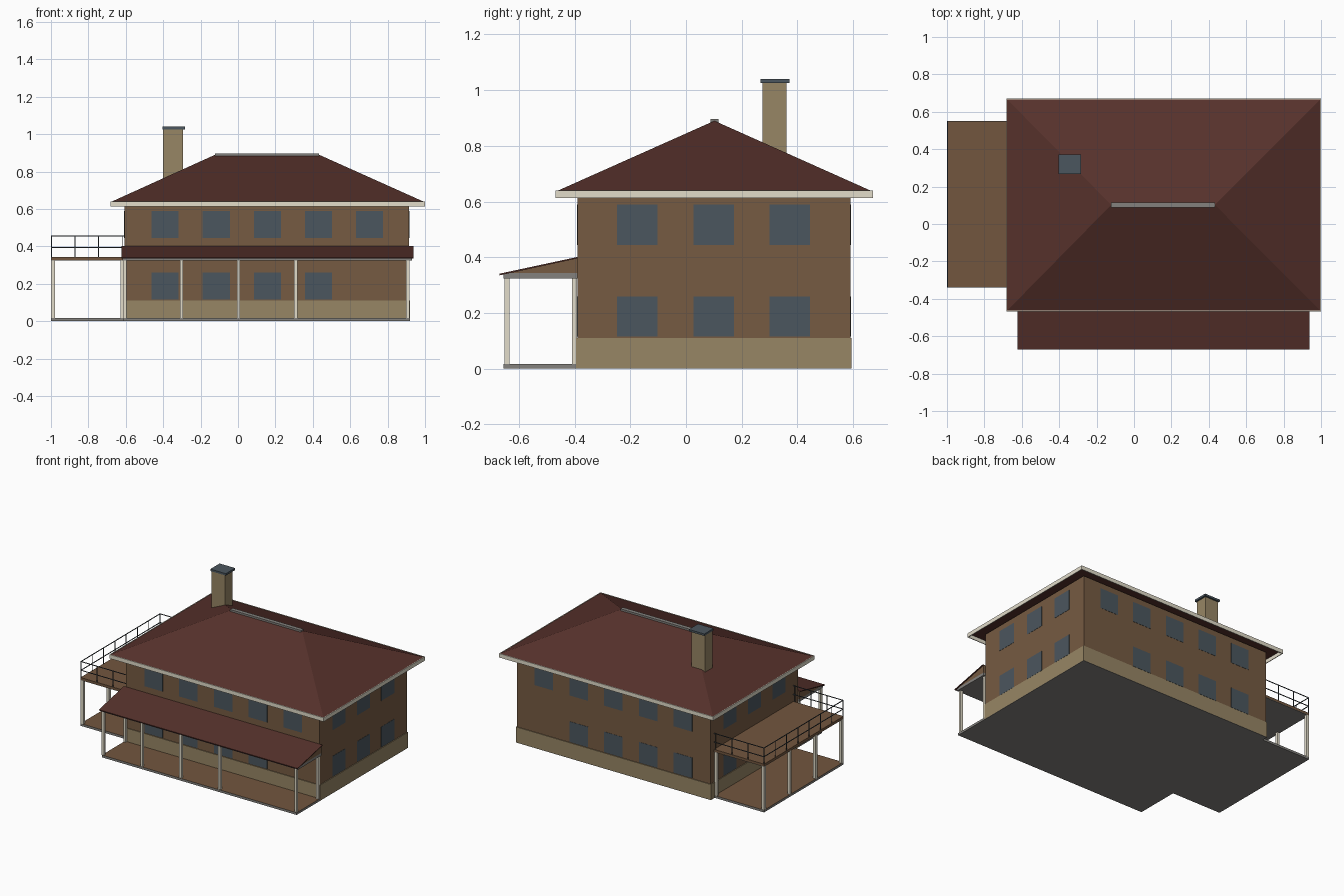
import bpy
import bmesh
from mathutils import Vector

cube = bpy.data.objects.get("Cube")
if cube:
    bpy.data.objects.remove(cube, do_unlink=True)


def material(name, hexcode):
    """Flat material from an sRGB hex code, converted to linear."""
    channels = [int(hexcode[i:i + 2], 16) / 255 for i in (0, 2, 4)]
    rgba = [((c + 0.055) / 1.055) ** 2.4 for c in channels] + [1.0]
    mat = bpy.data.materials.new(name)
    mat.use_nodes = True
    mat.diffuse_color = rgba
    mat.node_tree.nodes["Principled BSDF"].inputs["Base Color"].default_value = rgba
    return mat


ROOF = material("roof red brown", "56312B")
WALL = material("wall brown", "765B42")
STONE = material("base tan", "978665")
GLASS = material("slate blue", "4B565E")
CREAM = material("cream trim", "E2DCCA")
GREY = material("concrete grey", "83817D")
METAL = material("railing dark grey", "3F474D")
WOOD = material("floor wood", "72563E")


def finish(name, bm, side, top=None):
    """Make an object; faces that look up may have their own colour."""
    bmesh.ops.recalc_face_normals(bm, faces=bm.faces)
    for f in bm.faces:
        f.material_index = 1 if f.normal.z > 0.5 else 0
    mesh = bpy.data.meshes.new(name)
    bm.to_mesh(mesh)
    bm.free()
    for mat in (side, top or side):
        mesh.materials.append(mat)
    obj = bpy.data.objects.new(name, mesh)
    bpy.context.collection.objects.link(obj)
    return obj


def add_box(bm, x0, x1, y0, y1, z0, z1):
    lo, hi = Vector((x0, y0, z0)), Vector((x1, y1, z1))
    for v in bmesh.ops.create_cube(bm, size=1)["verts"]:
        v.co = (lo + hi) / 2 + v.co * (hi - lo)


def boxes(name, specs, side, top=None):
    bm = bmesh.new()
    for spec in specs:
        add_box(bm, *spec)
    return finish(name, bm, side, top)


def extrude_x(name, profile, x0, x1, mat):
    """Sweep a y-z profile along x."""
    bm = bmesh.new()
    face = bm.faces.new([bm.verts.new((x0, y, z)) for y, z in profile])
    new = bmesh.ops.extrude_face_region(bm, geom=[face], use_keep_orig=True)["geom"]
    for v in new:
        if isinstance(v, bmesh.types.BMVert):
            v.co.x = x1
    return finish(name, bm, mat)


def posts(name, spots, size, z0, z1, mat):
    h = size / 2
    return boxes(name, [(x - h, x + h, y - h, y + h, z0, z1) for x, y in spots], mat)


# House body, standing on one concrete foundation
X0, X1, Y0, Y1 = -0.607, 0.915, -0.39, 0.59
B = 0.005
boxes("house_walls", [(X0, X1, Y0, Y1, 0.1, 0.63)], WALL)
boxes("stone_base", [(X0 - B, X1 + B, Y0 - B, Y1 + B, 0.002, 0.111)], STONE)
boxes("foundation", [(X0 - B, X1 + B, Y0 - B, Y1 + B, 0, 0.002)], GREY)

# Windows: thin plates on all four walls, one lower bay left blank front and back
W, T = 0.0725, 0.0015
front_x = [-0.39 + 0.2735 * i for i in range(5)]
side_y = [-0.175, 0.099, 0.373]
panes = {"front": [], "back": [], "left": [], "right": []}
for z in (0.115, 0.445):
    for x in front_x[:4] if z < 0.2 else front_x:
        panes["front"].append((x - W, x + W, Y0 - T, Y0 + T, z, z + 2 * W))
        panes["back"].append((x - W, x + W, Y1 - T, Y1 + T, z, z + 2 * W))
    for y in side_y:
        panes["left"].append((X1 - T, X1 + T, y - W, y + W, z, z + 2 * W))
        panes["right"].append((X0 - T, X0 + T, y - W, y + W, z, z + 2 * W))
for wall, specs in panes.items():
    boxes(wall + "_windows", specs, GLASS)

# Hip roof with fascia boards and ridge cap
RX0, RX1, RY0, RY1, EAVE = -0.678, 0.995, -0.463, 0.666, 0.638
bm = bmesh.new()
a, b, c, d = [bm.verts.new((x, y, EAVE)) for x, y in
              ((RX0, RY0), (RX1, RY0), (RX1, RY1), (RX0, RY1))]
ra, rb = [bm.verts.new((x, 0.102, 0.89)) for x in (-0.122, 0.433)]
for loop in ((a, b, rb, ra), (b, c, rb), (c, d, ra, rb), (d, a, ra), (d, c, b, a)):
    bm.faces.new(loop)
finish("hip_roof", bm, ROOF)
F, FZ0, FZ1 = 0.005, 0.612, 0.64
boxes("roof_fascia", [
    (RX0 - F, RX1 + F, RY0 - F, RY0, FZ0, FZ1),
    (RX0 - F, RX1 + F, RY1, RY1 + F, FZ0, FZ1),
    (RX0 - F, RX0, RY0, RY1, FZ0, FZ1),
    (RX1, RX1 + F, RY0, RY1, FZ0, FZ1)], CREAM)
boxes("ridge_cap", [(-0.123, 0.434, 0.088, 0.116, 0.88, 0.897)], GREY)

# Chimney
boxes("chimney", [(-0.402, -0.295, 0.275, 0.36, 0.66, 1.03)], STONE)
boxes("chimney_cap", [(-0.405, -0.283, 0.268, 0.372, 1.026, 1.04)], GLASS)

# Front porch
PY = -0.655
boxes("porch_floor", [(-0.612, 0.92, PY, Y0 - B, 0, 0.016)], GREY, WOOD)
boxes("porch_beam", [(-0.618, 0.93, PY, Y0, 0.324, 0.343)], GREY)
extrude_x("porch_gable", [(PY, 0.342), (Y0, 0.342), (Y0, 0.397)], -0.618, 0.93, WALL)
extrude_x("porch_roof", [(-0.67, 0.335), (-0.67, 0.341), (Y0, 0.401), (Y0, 0.396)],
          -0.624, 0.937, ROOF)
spots = [(x, -0.643) for x in (-0.606, -0.302, 0.003, 0.308, 0.908)]
spots += [(-0.606, -0.4), (0.908, -0.4)]
posts("porch_posts", spots, 0.018, 0.015, 0.325, CREAM)

# Side terrace with balcony above
DX, DY0, DY1 = -1.0, -0.34, 0.552
boxes("terrace_floor", [(DX, X0 - B, DY0, DY1, 0, 0.016)], GREY, WOOD)
boxes("balcony_underside", [(DX, X0, DY0, DY1, 0.324, 0.327)], GREY)
boxes("balcony_deck", [(DX, X0, DY0, DY1, 0.327, 0.343)], WOOD)
spots = [(-0.989, -0.329 + 0.29 * i) for i in range(4)]
spots += [(-0.618, -0.329), (-0.618, 0.541)]
posts("terrace_posts", spots, 0.02, 0.015, 0.325, CREAM)

# Balcony railing on three sides
R = 0.0022
rx, ry0, ry1 = DX + R, DY0 + R, DY1 - R
uprights = [(rx + 0.1263 * i, y) for i in range(4) for y in (ry0, ry1)]
uprights += [(rx, ry0 + (ry1 - ry0) * i / 7) for i in range(1, 7)]
posts("railing_uprights", uprights, 2 * R, 0.34, 0.457, METAL)
rails = []
for z in (0.392, 0.454):
    rails += [(DX, X0, y - R, y + R, z, z + 2 * R) for y in (ry0, ry1)]
    rails.append((DX, DX + 2 * R, DY0, DY1, z, z + 2 * R))
boxes("railing_bars", rails, METAL)
